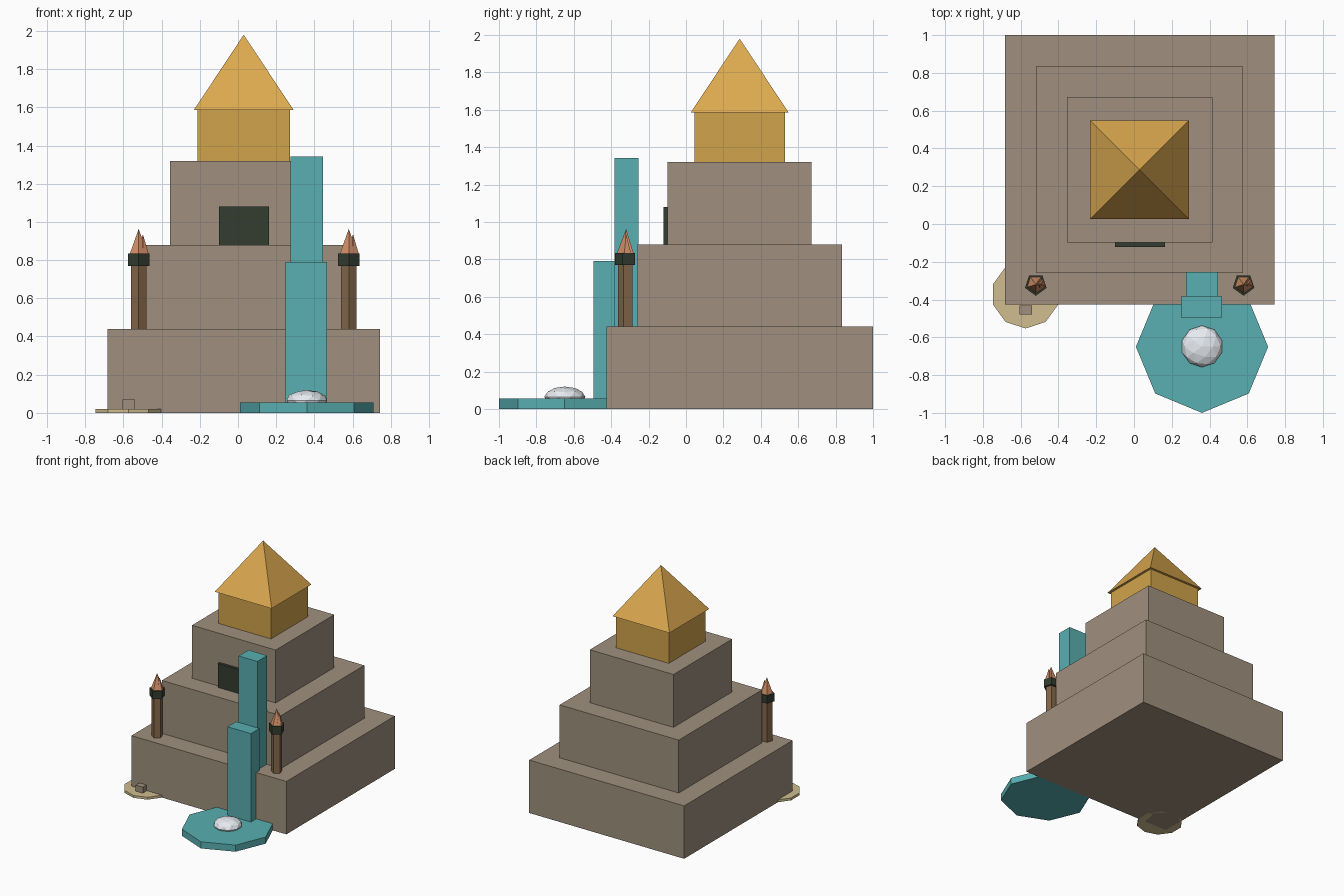
import bpy, bmesh, math
from mathutils import Matrix, Vector

if "Cube" in bpy.data.objects:
    bpy.data.objects.remove(bpy.data.objects["Cube"])


def material(name, rgb):
    m = bpy.data.materials.new(name)
    m.diffuse_color = (*rgb, 1)
    m.use_nodes = True
    m.node_tree.nodes["Principled BSDF"].inputs["Base Color"].default_value = m.diffuse_color
    return m


STONE = material("stone", (0.35, 0.28, 0.21))
GOLD = material("gold", (0.64, 0.37, 0.07))
ROOF = material("roof_gold", (0.72, 0.40, 0.08))
DARK = material("dark", (0.033, 0.045, 0.03))
WATER = material("water", (0.10, 0.43, 0.44))
FOAM = material("foam", (0.80, 0.83, 0.87))
WOOD = material("wood", (0.24, 0.14, 0.07))
FLAME = material("flame", (0.65, 0.28, 0.14))
SAND = material("sand", (0.63, 0.51, 0.28))


def finish(name, bm, mat):
    bmesh.ops.recalc_face_normals(bm, faces=bm.faces)
    me = bpy.data.meshes.new(name)
    bm.to_mesh(me)
    bm.free()
    me.materials.append(mat)
    ob = bpy.data.objects.new(name, me)
    bpy.context.collection.objects.link(ob)
    return ob


def box(name, x, y, z, mat):
    """Box from (min, max) ranges."""
    bm = bmesh.new()
    bmesh.ops.create_cube(bm, size=1)
    for v in bm.verts:
        v.co = Vector([(lo + hi) / 2 + c * (hi - lo) for c, (lo, hi) in zip(v.co, (x, y, z))])
    return finish(name, bm, mat)


def prism(name, x, y, r, z0, z1, sides, start, mat, pointed=False):
    """Regular prism or pyramid, first corner at the start angle in degrees."""
    bm = bmesh.new()
    angles = [math.radians(start) + math.tau * i / sides for i in range(sides)]
    ring = [(x + r * math.cos(a), y + r * math.sin(a)) for a in angles]
    low = [bm.verts.new((*p, z0)) for p in ring]
    bm.faces.new(low)
    if pointed:
        tip = bm.verts.new((x, y, z1))
    else:
        top = [bm.verts.new((*p, z1)) for p in ring]
        bm.faces.new(top)
    for i in range(sides):
        j = (i + 1) % sides
        bm.faces.new((low[i], low[j], tip) if pointed else (low[i], low[j], top[j], top[i]))
    return finish(name, bm, mat)


CX, CY = 0.03, 0.287

# Stepped temple and shrine
for name, w, z0, z1, mat in (("base_tier", 1.425, 0, 0.44, STONE),
                             ("middle_tier", 1.095, 0.44, 0.88, STONE),
                             ("upper_tier", 0.77, 0.88, 1.32, STONE),
                             ("shrine", 0.485, 1.32, 1.59, GOLD)):
    h = w / 2
    box(name, (CX - h, CX + h), (CY - h, CY + h), (z0, z1), mat)
prism("shrine_roof", CX, CY, 0.37, 1.585, 1.98, 4, 45, ROOF, True)
box("doorway", (-0.10, 0.163), (-0.121, -0.095), (0.88, 1.08), DARK)

# Waterfall, pool and foam
box("upper_waterfall", (0.274, 0.446), (-0.383, -0.253), (0.44, 1.342), WATER)
box("lower_waterfall", (0.25, 0.465), (-0.495, -0.383), (0.02, 0.79), WATER)
prism("pool", 0.36, -0.65, 0.35, 0, 0.055, 8, 0, WATER)
bm = bmesh.new()
bmesh.ops.create_icosphere(bm, subdivisions=2, radius=0.11,
                           matrix=Matrix.Translation((0.36, -0.648, 0.065)) @ Matrix.Diagonal((1, 1, 0.5, 1)))
finish("foam", bm, FOAM)

# Torches on the first terrace
for side, x in (("left", -0.52), ("right", 0.58)):
    y = -0.32
    prism(side + "_torch_pole", x, y, 0.043, 0.44, 0.78, 5, -90, WOOD)
    prism(side + "_torch_bowl", x, y, 0.06, 0.77, 0.835, 5, -90, DARK)
    prism(side + "_flame", x, y, 0.05, 0.83, 0.963, 5, -90, FLAME, True)
    prism(side + "_small_flame", x + 0.022, y, 0.033, 0.83, 0.935, 5, -90, FLAME, True)

# Sand patch with a loose stone
prism("sand_patch", -0.574, -0.373, 0.18, 0, 0.02, 10, -90, SAND)
box("loose_stone", (-0.605, -0.54), (-0.48, -0.432), (0.015, 0.07), STONE)
